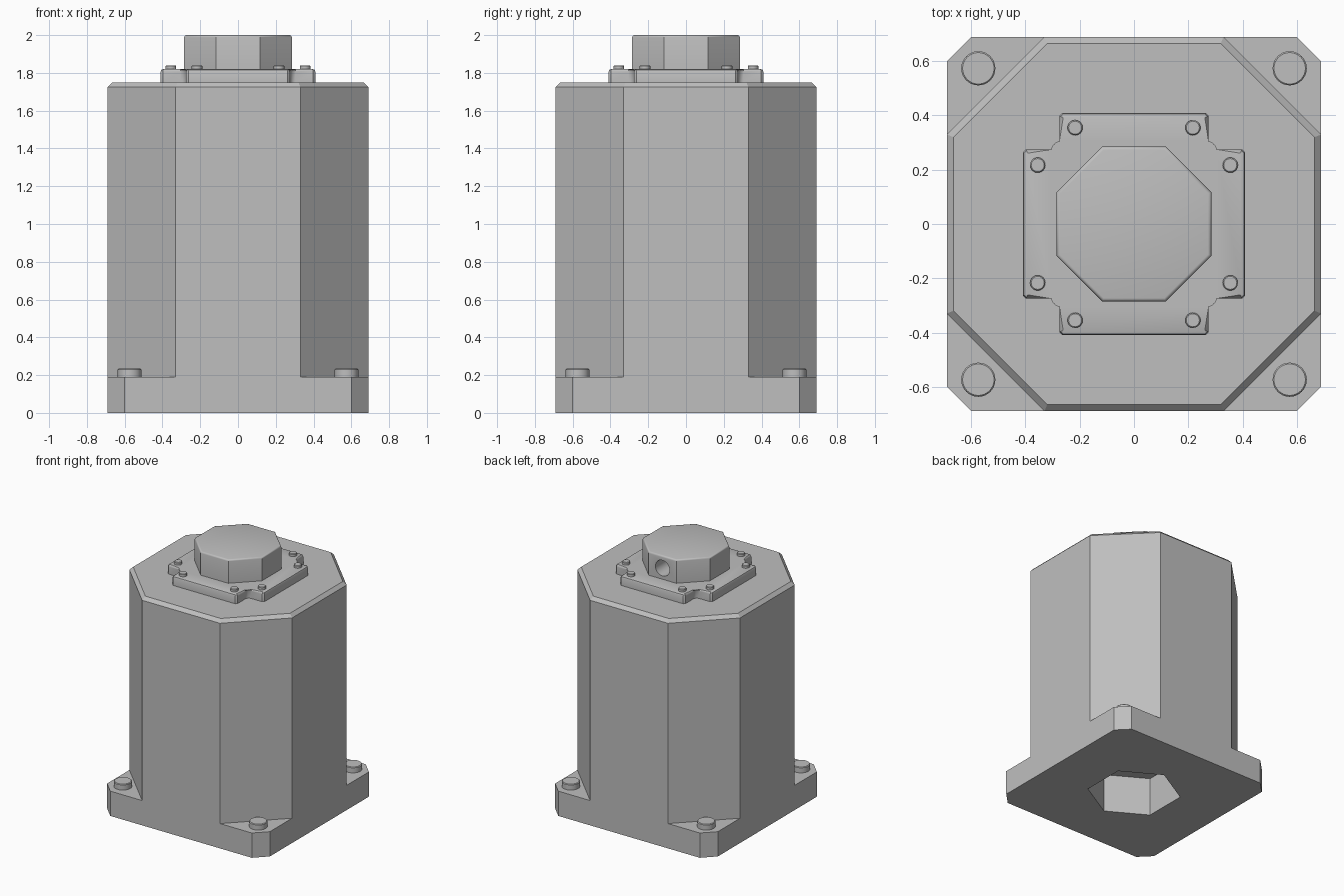
import bpy, bmesh, math

cube = bpy.data.objects.get("Cube")
if cube:
    bpy.data.objects.remove(cube, do_unlink=True)

grey = bpy.data.materials.new("plain grey")
grey.use_nodes = True
colour = (0.52, 0.52, 0.52, 1)
grey.diffuse_color = colour
grey.node_tree.nodes["Principled BSDF"].inputs["Base Color"].default_value = colour


def prism(name, outline, z0, z1, top_bevel=0, segments=1):
    """Extrude a counter-clockwise outline upward, optionally bevelling its top rim."""
    bm = bmesh.new()
    bottom = [bm.verts.new((x, y, z0)) for x, y in outline]
    top = [bm.verts.new((x, y, z1)) for x, y in outline]
    bm.faces.new(bottom[::-1])
    lid = bm.faces.new(top)
    n = len(outline)
    for i in range(n):
        j = (i + 1) % n
        bm.faces.new((bottom[i], bottom[j], top[j], top[i]))
    if top_bevel:
        bmesh.ops.bevel(bm, geom=list(lid.edges), offset=top_bevel, segments=segments,
                        profile=0.5, affect='EDGES', clamp_overlap=True)
    mesh = bpy.data.meshes.new(name)
    bm.to_mesh(mesh)
    bm.free()
    obj = bpy.data.objects.new(name, mesh)
    bpy.context.collection.objects.link(obj)
    mesh.materials.append(grey)
    return obj


def chamfered_square(half, flat):
    """Eight-cornered outline: square of given half size, flats of given half length."""
    corner = [(half, flat), (flat, half)]
    pts = []
    for _ in range(4):
        pts += corner
        corner = [(-y, x) for x, y in corner]
    return pts


def polygon(radius, sides, start=0.0, cx=0, cy=0):
    steps = [start + math.tau * i / sides for i in range(sides)]
    return [(cx + radius * math.cos(a), cy + radius * math.sin(a)) for a in steps]


def combine(target, other, operation):
    """Apply a boolean with another object, then discard that object."""
    mod = target.modifiers.new("combine", 'BOOLEAN')
    mod.operation, mod.object, mod.solver = operation, other, 'EXACT'
    activate(target)
    bpy.ops.object.modifier_apply(modifier=mod.name)
    bpy.data.objects.remove(other, do_unlink=True)


def activate(obj):
    bpy.ops.object.select_all(action='DESELECT')
    obj.select_set(True)
    bpy.context.view_layer.objects.active = obj


def smooth(obj, degrees=30):
    activate(obj)
    bpy.ops.object.shade_smooth_by_angle(angle=math.radians(degrees))


# Housing: octagonal tower merged with a square foot, hexagonal socket below
housing = prism("housing", chamfered_square(0.69, 0.33), 0, 1.75, 0.025)
foot = prism("foot", chamfered_square(0.69, 0.6), 0, 0.19)
combine(housing, foot, 'UNION')
socket = prism("socket", polygon(0.335, 6, math.pi / 2), -0.1, 0.3)
combine(housing, socket, 'DIFFERENCE')
bm = bmesh.new()
bm.from_mesh(housing.data)
bmesh.ops.remove_doubles(bm, verts=bm.verts, dist=0.0001)
bmesh.ops.dissolve_limit(bm, angle_limit=0.01, verts=bm.verts, edges=bm.edges)
bm.to_mesh(housing.data)
bm.free()

# Cross-shaped flange with small outer chamfers and rounded inner corners
reach, arm, fillet, nick = 0.41, 0.275, 0.03, 0.012
centre = arm + fillet
quarter = [(reach, arm - nick), (reach - nick, arm)]
quarter += [(centre - fillet * math.sin(a), centre - fillet * math.cos(a))
            for a in [math.pi / 2 * i / 6 for i in range(7)]]
quarter += [(arm, reach - nick), (arm - nick, reach)]
cross = []
for _ in range(4):
    cross += quarter
    quarter = [(-y, x) for x, y in quarter]
smooth(prism("flange", cross, 1.75, 1.82, 0.014, 2))

# Octagonal cap with a round port in the back
cap = prism("cap", chamfered_square(0.285, 0.117), 1.82, 2.0, 0.012, 3)
bpy.ops.mesh.primitive_cylinder_add(vertices=32, radius=0.06, depth=0.4,
                                    location=(0, 0.3, 1.905), rotation=(math.pi / 2, 0, 0))
port = bpy.context.object
port.data.materials.append(grey)
combine(cap, port, 'DIFFERENCE')
smooth(cap, 32)

# Bolts: one large on each foot corner, two small on each flange arm
for sx in (-1, 1):
    for sy in (-1, 1):
        side = ("left" if sx > 0 else "right") + ("_back" if sy > 0 else "_front")
        smooth(prism("foot_bolt_" + side,
                     polygon(0.063, 32, 0, 0.574 * sx, 0.574 * sy), 0.19, 0.234, 0.005))
        for x, y, where in ((0.217, 0.355, "inner"), (0.355, 0.217, "outer")):
            smooth(prism("flange_bolt_" + where + "_" + side,
                         polygon(0.028, 24, 0, x * sx, y * sy), 1.82, 1.84, 0.004))
